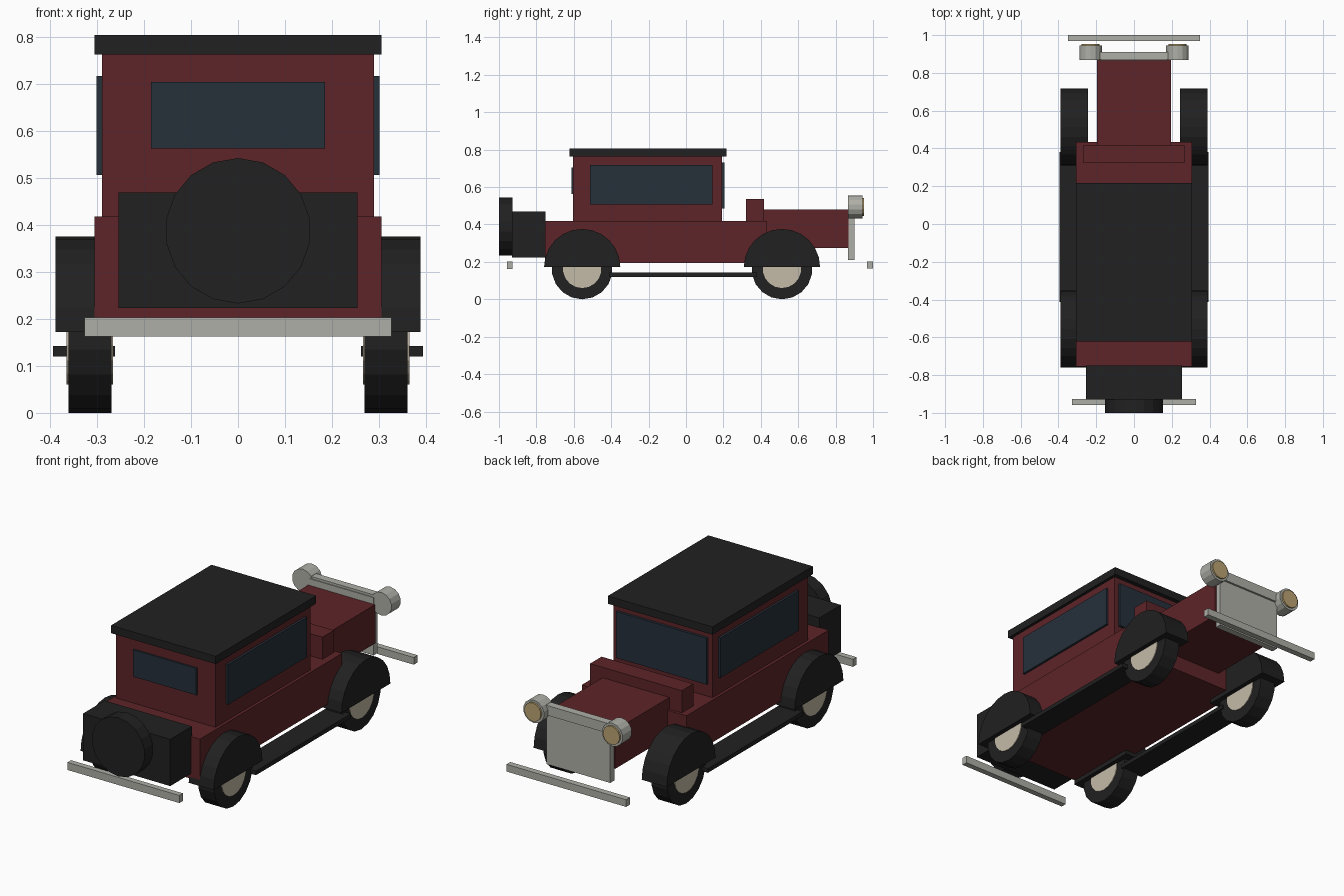
import bpy, bmesh
from math import sin, cos, pi

if "Cube" in bpy.data.objects:
    bpy.data.objects.remove(bpy.data.objects["Cube"])

def mat(name, rgb):
    m = bpy.data.materials.new(name)
    m.diffuse_color = (*rgb, 1)
    m.use_nodes = True
    m.node_tree.nodes["Principled BSDF"].inputs["Base Color"].default_value = m.diffuse_color
    return m

RED = mat("red_paint", (0.11, 0.018, 0.021))
BLACK = mat("black", (0.015, 0.015, 0.015))
GLASS = mat("glass", (0.019, 0.029, 0.042))
METAL = mat("metal", (0.43, 0.43, 0.39))
CREAM = mat("cream", (0.55, 0.49, 0.38))
LENS = mat("lens", (0.50, 0.37, 0.17))

def prism(name, pts, axis, a, b, material):
    """Extrude a 2D outline along x (outline y,z) or y (outline x,z)."""
    place = (lambda p, t: (t, p[0], p[1])) if axis == 'x' else (lambda p, t: (p[0], t, p[1]))
    bm = bmesh.new()
    lo = [bm.verts.new(place(p, a)) for p in pts]
    hi = [bm.verts.new(place(p, b)) for p in pts]
    bm.faces.new(lo)
    bm.faces.new(hi)
    for i in range(len(pts)):
        j = (i + 1) % len(pts)
        bm.faces.new((lo[i], lo[j], hi[j], hi[i]))
    bmesh.ops.recalc_face_normals(bm, faces=bm.faces)
    me = bpy.data.meshes.new(name)
    bm.to_mesh(me)
    bm.free()
    me.materials.append(material)
    ob = bpy.data.objects.new(name, me)
    bpy.context.collection.objects.link(ob)
    return ob

def box(name, x0, x1, y0, y1, z0, z1, material):
    return prism(name, [(x0, z0), (x1, z0), (x1, z1), (x0, z1)], 'y', y0, y1, material)

def circle(cu, cz, r, n):
    return [(cu + r * sin(2 * pi * i / n), cz + r * cos(2 * pi * i / n)) for i in range(n)]

# Body, cabin, roof, hood
box("lower_body", -0.306, 0.306, -0.755, 0.433, 0.195, 0.418, RED)
box("cabin", -0.29, 0.29, -0.603, 0.193, 0.41, 0.77, RED)
box("roof", -0.306, 0.306, -0.623, 0.216, 0.764, 0.805, BLACK)
box("hood", -0.195, 0.195, 0.41, 0.87, 0.275, 0.48, RED)
box("cowl", -0.268, 0.268, 0.322, 0.418, 0.40, 0.535, RED)

# Front and rear glass
box("rear_window", -0.185, 0.185, -0.613, -0.60, 0.563, 0.705, GLASS)
box("windshield", -0.265, 0.265, 0.19, 0.206, 0.485, 0.73, GLASS)

# Radiator, lamp bar and bumpers
box("radiator", -0.187, 0.187, 0.865, 0.90, 0.21, 0.515, METAL)
box("lamp_bar", -0.20, 0.20, 0.87, 0.911, 0.475, 0.527, METAL)
box("front_bumper", -0.35, 0.35, 0.968, 1.0, 0.165, 0.203, METAL)
box("rear_bumper", -0.327, 0.327, -0.957, -0.927, 0.163, 0.203, METAL)

# Trunk and spare wheel
box("trunk", -0.255, 0.255, -0.93, -0.75, 0.223, 0.47, BLACK)
prism("spare_wheel", circle(0, 0.388, 0.155, 18), 'y', -1.0, -0.928, BLACK)

# Parts repeated on both sides
for s, side in ((-1, "left"), (1, "right")):
    prism(f"headlamp_{side}", circle(s * 0.23, 0.493, 0.061, 14), 'y', 0.867, 0.944, METAL)
    prism(f"lens_{side}", circle(s * 0.23, 0.493, 0.049, 14), 'y', 0.94, 0.953, LENS)
    box(f"side_window_{side}", *sorted((s * 0.285, s * 0.302)), -0.513, 0.143, 0.507, 0.718, GLASS)
    box(f"running_board_{side}", *sorted((s * 0.262, s * 0.394)), -0.413, 0.38, 0.12, 0.142, BLACK)
    for y, end in ((-0.555, "rear"), (0.513, "front")):
        prism(f"wheel_{end}_{side}", circle(y, 0.163, 0.163, 18), 'x', s * 0.27, s * 0.361, BLACK)
        prism(f"hub_{end}_{side}", circle(y, 0.163, 0.103, 18), 'x', s * 0.266, s * 0.365, CREAM)
        arc = [(y + 0.204 * cos(pi * i / 12), 0.172 + 0.204 * sin(pi * i / 12)) for i in range(13)]
        prism(f"fender_{end}_{side}", arc, 'x', s * 0.243, s * 0.389, BLACK)
